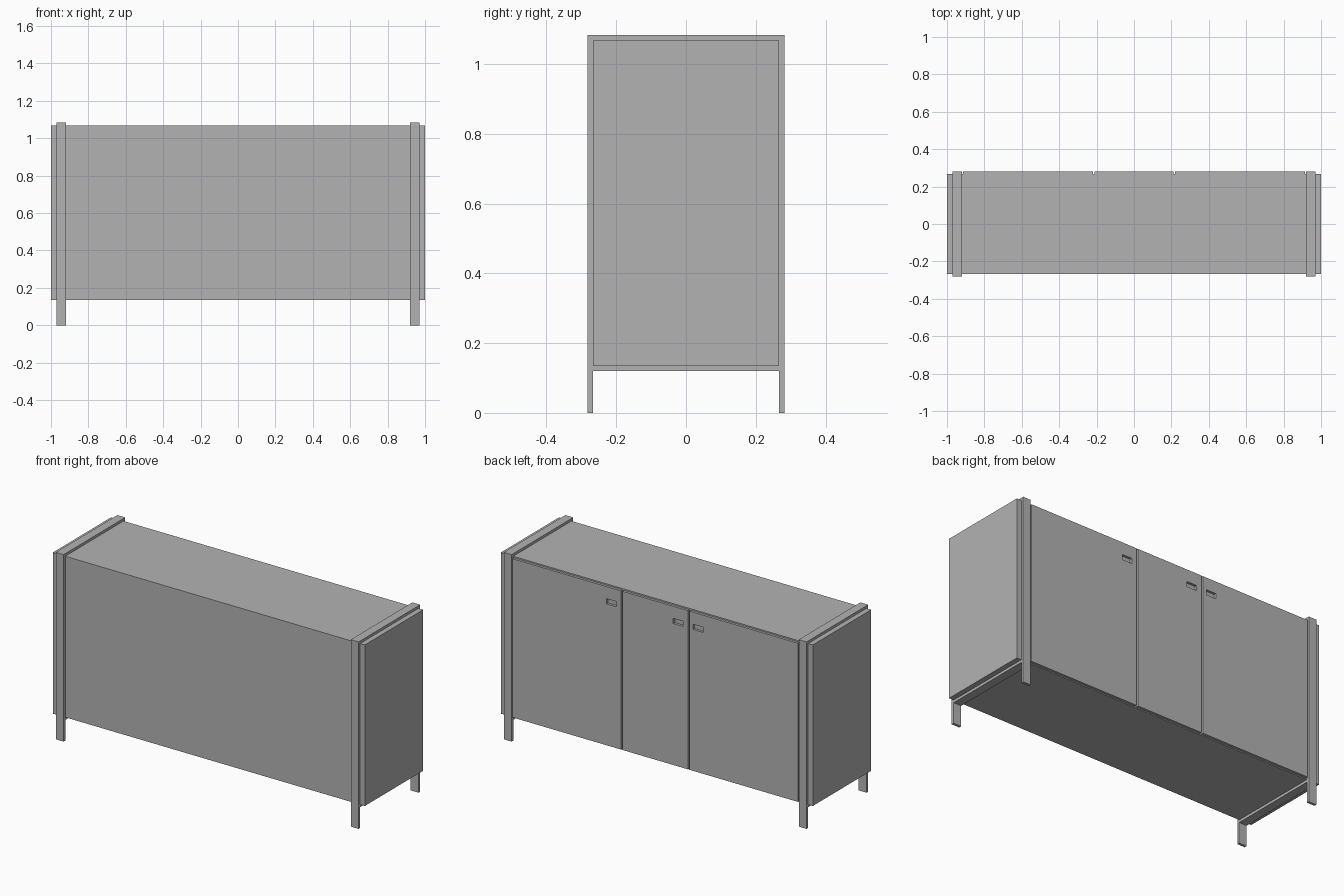
import bpy
import bmesh
from mathutils import Vector

if "Cube" in bpy.data.objects:
    bpy.data.objects.remove(bpy.data.objects["Cube"], do_unlink=True)

# Single painted finish
grey = bpy.data.materials.new("plain grey")
grey.use_nodes = True
colour = (0.45, 0.45, 0.45, 1)
grey.diffuse_color = colour
grey.node_tree.nodes["Principled BSDF"].inputs["Base Color"].default_value = colour


def box(name, low, high):
    """Box between two opposite corners."""
    low, high = Vector(low), Vector(high)
    bm = bmesh.new()
    bmesh.ops.create_cube(bm, size=1)
    for v in bm.verts:
        v.co = (low + high) / 2 + v.co * (high - low)
    mesh = bpy.data.meshes.new(name)
    bm.to_mesh(mesh)
    bm.free()
    mesh.materials.append(grey)
    obj = bpy.data.objects.new(name, mesh)
    bpy.context.collection.objects.link(obj)
    return obj


HALF_DEPTH = 0.267   # cabinet body
OUTER = 0.282        # outside of the frame and doors
BOTTOM, TOP = 0.135, 1.068
BAR = 0.015

# Cabinet body
box("cabinet_body", (-1, -HALF_DEPTH, BOTTOM), (1, HALF_DEPTH, TOP))

# Flat-bar frame wrapped round each end, running down into the legs
for side, sign in (("right", -1), ("left", 1)):
    x0, x1 = sorted((sign * 0.92, sign * 0.97))
    for place, y0, y1 in (("front", -OUTER, -HALF_DEPTH), ("back", HALF_DEPTH, OUTER)):
        box(f"{side}_{place}_leg", (x0, y0, 0), (x1, y1, TOP + BAR))
    for place, z in (("top", TOP), ("bottom", BOTTOM - BAR)):
        box(f"{side}_{place}_rail", (x0, -HALF_DEPTH, z), (x1, HALF_DEPTH, z + BAR))

# Doors with a finger slot cut through each: name, x range, slot centre
doors = (
    ("left_door", 0.22, 0.914, 0.281),
    ("middle_door", -0.21, 0.21, -0.147),
    ("right_door", -0.914, -0.22, -0.275),
)
for name, x0, x1, slot_x in doors:
    door = box(name, (x0, HALF_DEPTH, BOTTOM + 0.006), (x1, OUTER - 0.001, TOP - 0.008))
    cutter = box("slot_cutter", (slot_x - 0.032, HALF_DEPTH - 0.05, 0.96),
                 (slot_x + 0.032, OUTER + 0.05, 0.99))
    cutter.hide_render = True
    cut = door.modifiers.new("finger slot", "BOOLEAN")
    cut.operation = "DIFFERENCE"
    cut.solver = "EXACT"
    cut.object = cutter
    bpy.context.view_layer.objects.active = door
    bpy.ops.object.modifier_apply(modifier=cut.name)
    bpy.data.objects.remove(cutter, do_unlink=True)
